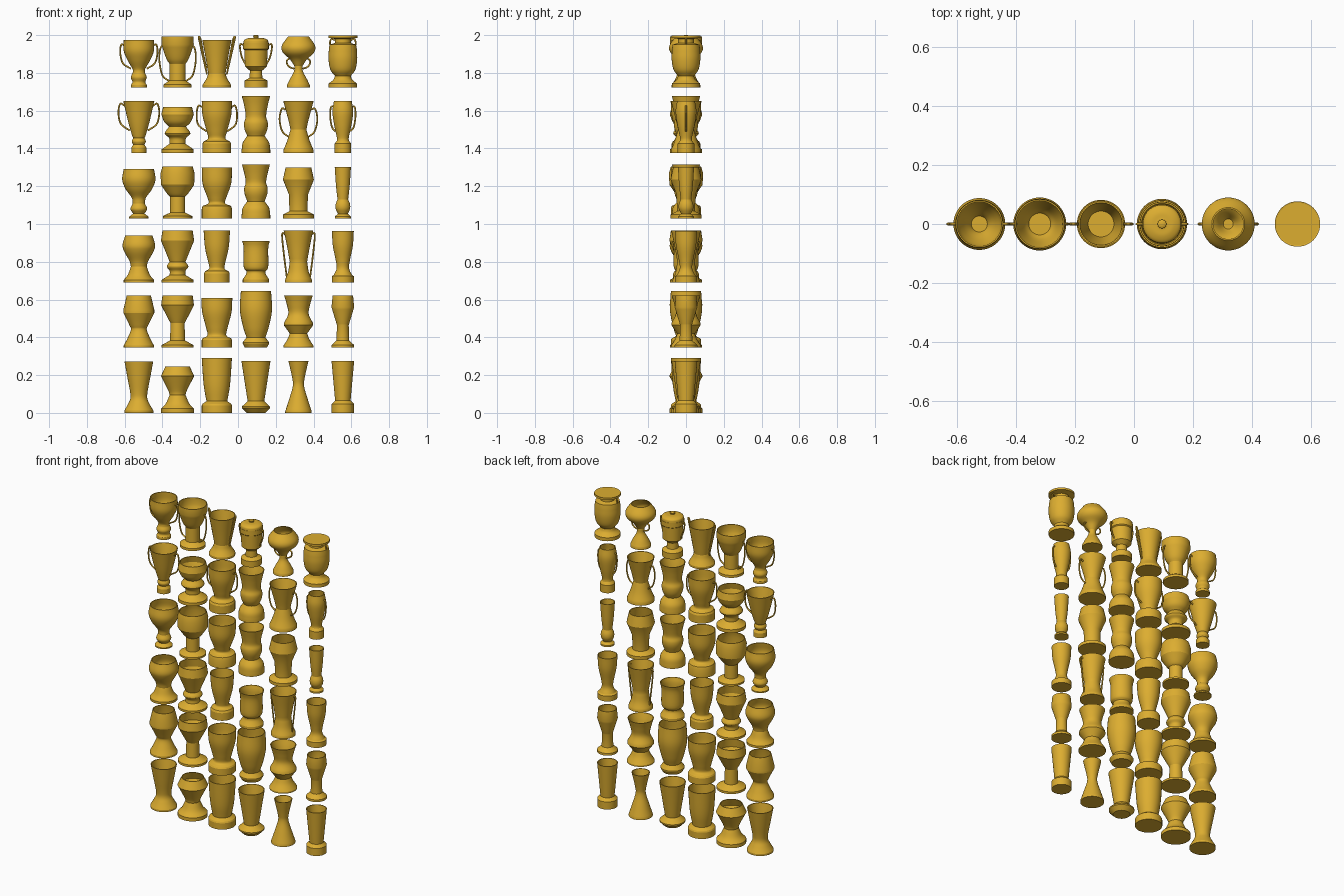
import bpy, bmesh
from math import sin, cos, tau
from mathutils import Vector

if "Cube" in bpy.data.objects:
    bpy.data.objects.remove(bpy.data.objects["Cube"])

COL_X = [-0.525, -0.32, -0.112, 0.095, 0.32, 0.555]
ROW_Z = [0.0, 0.345, 0.69, 1.03, 1.375, 1.722]
SEG, WALL = 48, 0.005

gold = bpy.data.materials.new("gold")
gold.diffuse_color = (0.72, 0.42, 0.03, 1)
gold.use_nodes = True
gold.node_tree.nodes["Principled BSDF"].inputs["Base Color"].default_value = gold.diffuse_color


def curve(pts, steps=5):
    """Smooth curve through the points; two points stay a straight line."""
    p = [Vector(q) / 1000 for q in pts]
    if len(p) == 2:
        return p
    p = [2 * p[0] - p[1]] + p + [2 * p[-1] - p[-2]]
    out = []
    for i in range(1, len(p) - 2):
        a, b, c, d = p[i - 1:i + 3]
        for k in range(steps):
            t = k / steps
            out.append(0.5 * (2 * b + (c - a) * t + (2 * a - 5 * b + 4 * c - d) * t * t
                              + (3 * b - a - 3 * c + d) * t ** 3))
    return out + [p[-2]]


def lathe(name, prof, x, z0):
    bm = bmesh.new()
    rings = [[bm.verts.new((r * cos(tau * i / SEG), r * sin(tau * i / SEG), z))
              for i in range(SEG)] for r, z in prof]
    for a, b in zip(rings, rings[1:]):
        for i in range(SEG):
            j = (i + 1) % SEG
            bm.faces.new((a[i], a[j], b[j], b[i]))
    bm.faces.new(rings[0][::-1])
    bm.faces.new(rings[-1])
    me = bpy.data.meshes.new(name)
    bm.to_mesh(me)
    bm.free()
    ob = bpy.data.objects.new(name, me)
    bpy.context.collection.objects.link(ob)
    ob.location = (x, 0, z0)
    me.materials.append(gold)
    bpy.ops.object.select_all(action='DESELECT')
    ob.select_set(True)
    bpy.context.view_layer.objects.active = ob
    bpy.ops.object.shade_smooth_by_angle(angle=0.45)


def handle_pair(name, pts, x, z0):
    cu = bpy.data.curves.new(name, 'CURVE')
    cu.dimensions = '3D'
    cu.bevel_depth, cu.bevel_resolution, cu.use_fill_caps = 0.0045, 2, True
    path = curve(pts, 6)
    for s in (-1, 1):
        sp = cu.splines.new('POLY')
        sp.points.add(len(path) - 1)
        for q, (px, pz) in zip(sp.points, path):
            q.co = (s * px, 0, pz, 1)
    ob = bpy.data.objects.new(name, cu)
    ob.location = (x, 0, z0)
    cu.materials.append(gold)
    bpy.context.collection.objects.link(ob)


def vase(row, col, *sections, handle=None, lid=None):
    """Sections: (radius, height) in thousandths, each starting at the previous end."""
    x, z0, tag = COL_X[col], ROW_Z[row], f"row{row + 1}_col{col + 1}"
    prof, last = [], None
    for s in sections:
        c = curve(([last] if last else []) + list(s))
        prof += c[1:] if last else c
        last = s[-1]
    # hollow inside down to the neck
    upper = [p for p in prof if p.y > 0.035]
    neck = min(p.x for p in upper) * 1.06
    floor = max(p.y for p in upper if p.x <= neck)
    inner = [Vector((p.x - WALL, p.y)) for p in reversed(prof) if p.y >= floor - 1e-6]
    lathe("vase_" + tag, prof + inner, x, z0)
    if handle:
        handle_pair("handles_" + tag, handle, x, z0)
    if lid:
        lathe("lid_" + tag, curve(lid), x, z0)


def foot(r, h):
    return ((r, 0), (r, h))


# bottom row
vase(0, 0, foot(77, 12), [(58, 45), (45, 75), (46, 110), (60, 185), (76, 272)])
vase(0, 1, foot(87, 22), [(62, 50), (42, 95)], [(50, 120), (88, 195)], [(65, 245)])
vase(0, 2, foot(80, 40), [(76, 48)], [(55, 62)], [(70, 150), (80, 290)])
vase(0, 3, [(50, 0), (75, 25)], [(75, 33)], [(44, 62)], [(77, 275)])
vase(0, 4, foot(70, 8), [(50, 70), (30, 140), (33, 185), (53, 275)])
vase(0, 5, foot(59, 48), [(41, 66)], [(60, 275)])

# second row
vase(1, 0, foot(80, 12), [(60, 50), (42, 95), (50, 120), (82, 185)], [(82, 200)], [(64, 277)])
vase(1, 1, foot(85, 14), [(40, 38)], [(37, 130)], [(48, 150), (87, 225)], [(80, 277)])
vase(1, 2, foot(80, 42), [(75, 50)], [(50, 66), (58, 110), (78, 190), (82, 263)])
vase(1, 3, [(58, 0), (70, 22)], [(70, 28)], [(50, 55)], [(68, 110), (85, 200), (80, 300)])
vase(1, 4, foot(80, 10), [(58, 45), (46, 75)], [(78, 120)], [(76, 132)], [(54, 180), (62, 230), (76, 277)])
vase(1, 5, foot(60, 14), [(34, 38)], [(31, 120)], [(42, 155), (60, 215)], [(54, 277)])

# third row
vase(2, 0, foot(80, 14), [(58, 42), (42, 85)], [(50, 115), (78, 165), (86, 200), (72, 250)])
vase(2, 1, foot(85, 14), [(42, 40)], [(42, 62), (57, 85), (42, 110)], [(60, 155), (88, 222)], [(80, 275)])
vase(2, 2, foot(68, 48), [(62, 60)], [(42, 72), (42, 95), (62, 180), (70, 275)])
vase(2, 3, foot(70, 16), [(52, 45), (50, 60)], [(65, 85), (65, 180), (73, 220)])
vase(2, 4, foot(72, 12), [(55, 55), (46, 110)], [(60, 190), (78, 275)],
     handle=[(70, 255), (84, 262), (86, 235), (76, 140), (62, 30)])
vase(2, 5, foot(58, 34), [(48, 40)], [(33, 75), (38, 120), (53, 195), (58, 272)])

# fourth row
vase(3, 0, foot(52, 8), [(30, 25)], [(44, 50), (32, 78)], [(38, 110), (70, 155), (88, 205), (80, 262)])
vase(3, 1, foot(78, 12), [(40, 30)], [(40, 115)], [(55, 130), (88, 178)], [(90, 240)], [(80, 275)])
vase(3, 2, foot(80, 50), [(75, 66)], [(44, 80), (50, 110), (76, 185), (80, 270)])
vase(3, 3, foot(76, 14), [(70, 55), (46, 90)], [(60, 130), (62, 160), (54, 190), (60, 230), (74, 285)])
vase(3, 4, foot(82, 20), [(48, 38)], [(50, 125)], [(82, 205)], [(68, 270)])
vase(3, 5, foot(42, 10), [(26, 24)], [(38, 50), (38, 75), (28, 100)], [(36, 170), (43, 272)])

# fifth row, most with handles
vase(4, 0, foot(40, 30), [(30, 45)], [(37, 62), (30, 80)], [(36, 95), (55, 160), (82, 275)],
     handle=[(74, 250), (98, 262), (108, 215), (95, 155), (48, 120)])
vase(4, 1, foot(85, 20), [(42, 50)], [(45, 80), (68, 105), (45, 140)], [(70, 165), (86, 205)], [(76, 245)])
vase(4, 2, foot(76, 50), [(70, 62)], [(46, 78), (55, 120), (76, 200), (80, 275)],
     handle=[(78, 245), (98, 250), (107, 205), (98, 150), (54, 115)])
vase(4, 3, foot(76, 16), [(70, 55), (46, 92)], [(60, 125), (63, 160), (54, 195), (62, 250), (75, 303)])
vase(4, 4, foot(80, 16), [(60, 65), (42, 125)], [(52, 170), (80, 275)],
     handle=[(68, 230), (88, 235), (100, 180), (85, 115), (50, 85)])
vase(4, 5, foot(44, 50), [(32, 66)], [(32, 85), (46, 150), (55, 220), (47, 277)],
     handle=[(52, 250), (64, 240), (67, 195), (58, 140), (40, 115)])

# top row, the decorated ones
vase(5, 0, foot(42, 15), [(34, 30), (42, 55), (32, 80)], [(34, 100), (60, 145), (80, 195), (80, 253)],
     handle=[(76, 222), (92, 228), (99, 190), (85, 130), (42, 100)])
vase(5, 1, foot(75, 16), [(42, 38)], [(42, 125)], [(60, 155), (86, 228)], [(84, 270)],
     handle=[(80, 225), (93, 200), (96, 140), (80, 65), (45, 35)])
vase(5, 2, foot(76, 14), [(55, 48), (46, 75)], [(60, 160), (77, 252)],
     handle=[(55, 100), (70, 170), (86, 255), (96, 268), (90, 235), (66, 130), (52, 70)])
vase(5, 3, foot(60, 38), [(34, 52)], [(32, 90)], [(58, 112)], [(62, 200)], [(68, 205)], [(68, 235)],
     handle=[(66, 225), (82, 230), (84, 205), (70, 150), (35, 95)],
     lid=[(66, 235), (62, 252), (40, 262), (14, 264), (15, 274), (8, 278)])
vase(5, 4, foot(60, 14), [(45, 45), (24, 85), (22, 115)], [(45, 150), (82, 185), (88, 222), (56, 270)],
     handle=[(46, 155), (60, 145), (60, 125), (45, 108), (22, 100)])
vase(5, 5, foot(75, 22), [(50, 42), (42, 62)], [(66, 95), (76, 150), (74, 205)], [(70, 228)],
     [(42, 236)], [(42, 258)], [(77, 264)], [(77, 277)], [(40, 268)],
     handle=[(42, 250), (60, 258), (68, 240), (66, 222)])
